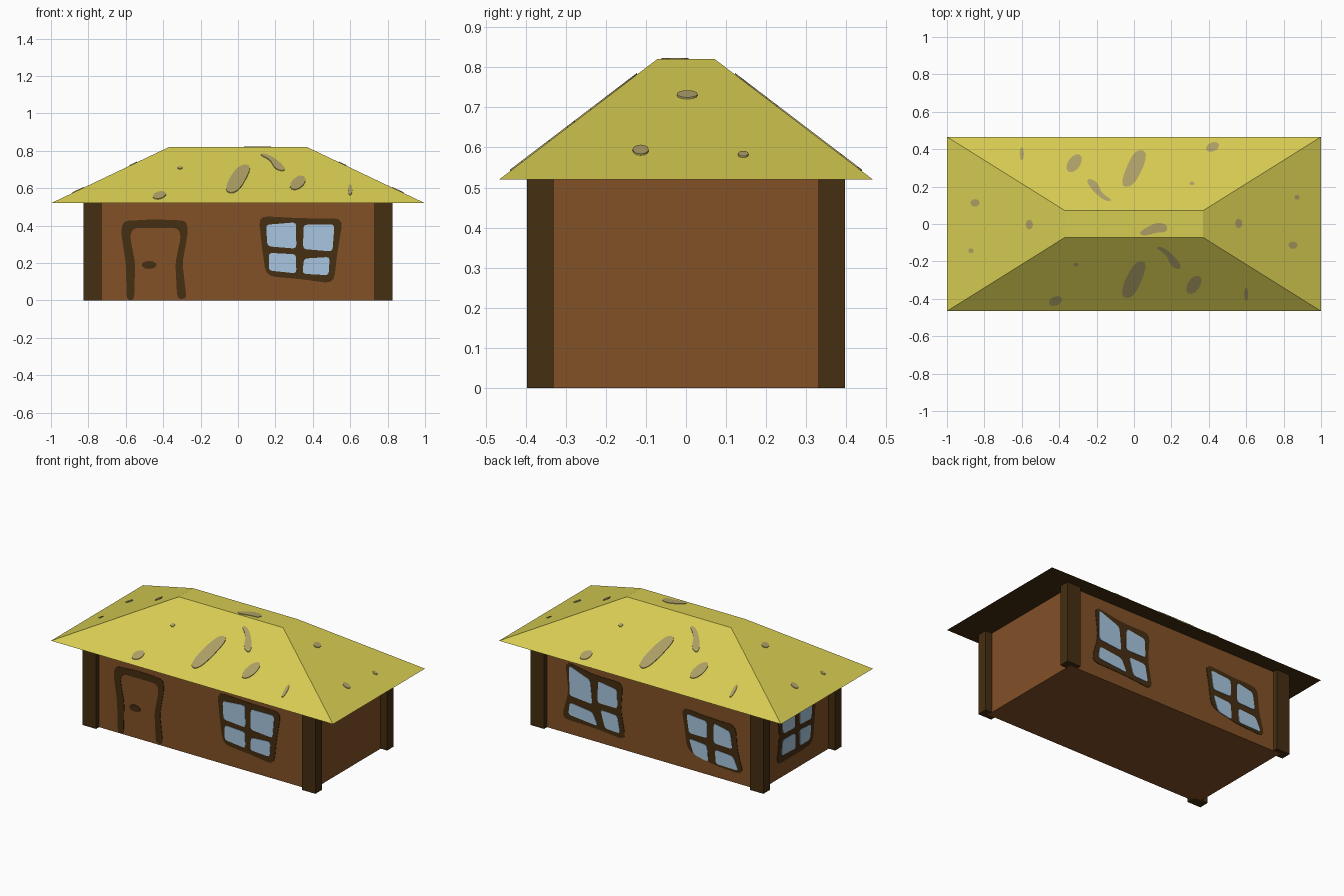
import bpy, bmesh, math
from mathutils import Vector

if "Cube" in bpy.data.objects:
    bpy.data.objects.remove(bpy.data.objects["Cube"])


def material(name, code):
    lin = []
    for i in (0, 2, 4):
        c = int(code[i:i + 2], 16) / 255
        lin.append(c / 12.92 if c <= 0.04045 else ((c + 0.055) / 1.055) ** 2.4)
    m = bpy.data.materials.new(name)
    m.diffuse_color = (*lin, 1)
    m.use_nodes = True
    m.node_tree.nodes["Principled BSDF"].inputs["Base Color"].default_value = m.diffuse_color
    return m


WALL = material("brown_wall", "825127")
DARK = material("dark_timber", "452e11")
STRAW = material("straw_yellow", "D6CB52")
SPOT = material("faded_straw", "AC9E66")
GLASS = material("window_blue", "A8C6E0")

WX, WY, H = 0.78, 0.365, 0.52          # wall half sizes, wall height
EX, EY, RX, RY, TOP = 1.0, 0.466, 0.37, 0.072, 0.82   # eave, ridge, roof top


def finish(name, bm, *mats):
    bmesh.ops.recalc_face_normals(bm, faces=bm.faces)
    me = bpy.data.meshes.new(name)
    bm.to_mesh(me)
    bm.free()
    for m in mats:
        me.materials.append(m)
    ob = bpy.data.objects.new(name, me)
    bpy.context.collection.objects.link(ob)
    return ob


def box(name, x0, x1, y0, y1, z0, z1, mat):
    bm = bmesh.new()
    bmesh.ops.create_cube(bm, size=1)
    for v in bm.verts:
        v.co = ((x0 + x1) / 2 + v.co.x * (x1 - x0),
                (y0 + y1) / 2 + v.co.y * (y1 - y0),
                (z0 + z1) / 2 + v.co.z * (z1 - z0))
    return finish(name, bm, mat)


def rounded(pts, r):
    """Round every corner of a closed outline with a small curve."""
    pts = [Vector(p) for p in pts]
    out = []
    for i, p in enumerate(pts):
        ends = []
        for q in (pts[i - 1], pts[(i + 1) % len(pts)]):
            d = q - p
            ends.append(p + d * min(r / d.length, 0.48))
        for t in (0, 0.33, 0.67, 1):
            out.append(ends[0] * (1 - t) ** 2 + p * 2 * t * (1 - t) + ends[1] * t * t)
    return out


def oval(x, y, rx, ry, deg=0):
    c, s = math.cos(math.radians(deg)), math.sin(math.radians(deg))
    ring = [(rx * math.cos(k * math.pi / 6), ry * math.sin(k * math.pi / 6)) for k in range(12)]
    return [Vector((x + a * c - b * s, y + a * s + b * c)) for a, b in ring]


def plate(name, outline, place, depth, mat):
    """Thin plate; place(a, b, d) maps the flat outline onto a surface."""
    bm = bmesh.new()
    low = [bm.verts.new(place(p.x, p.y, -0.001)) for p in outline]
    high = [bm.verts.new(place(p.x, p.y, depth)) for p in outline]
    bm.faces.new(low)
    bm.faces.new(high)
    n = len(outline)
    for i in range(n):
        j = (i + 1) % n
        bm.faces.new((low[i], low[j], high[j], high[i]))
    return finish(name, bm, mat)


# Surfaces seen from outside: a to the right, b up, d outward
def front(a, b, d): return (a, -WY - d, b)
def back(a, b, d): return (-a, WY + d, b)
def left(a, b, d): return (-WX - d, -a, b)


# Walls and corner posts
box("walls", -WX, WX, -WY, WY, 0, H, WALL)
for sx, nx in ((-1, "left"), (1, "right")):
    for sy, ny in ((-1, "front"), (1, "back")):
        xs, ys = sorted((sx * 0.73, sx * 0.826)), sorted((sy * 0.331, sy * 0.396))
        box(f"{ny}_{nx}_post", *xs, *ys, 0, H, DARK)

# Hipped roof with flat top and dark underside
bm = bmesh.new()
bmesh.ops.create_cube(bm, size=2)
for v in bm.verts:
    v.co = (v.co.x * RX, v.co.y * RY, TOP) if v.co.z > 0 else (v.co.x * EX, v.co.y * EY, H)
bmesh.ops.recalc_face_normals(bm, faces=bm.faces)
for f in bm.faces:
    f.material_index = 1 if f.normal.z < -0.5 else 0
finish("roof", bm, STRAW, DARK)


# Windows: dark wobbly frame plus four panes
def window(name, place, frame, panes):
    plate(name + "_frame", rounded(frame, 0.05), place, 0.003, DARK)
    for i, p in enumerate(panes):
        plate(f"{name}_pane_{i + 1}", rounded(p, 0.02), place, 0.006, GLASS)


window("front_window", front,
       [(.11, .452), (.33, .44), (.562, .438), (.53, .25), (.512, .09), (.33, .115), (.15, .13), (.13, .27)],
       [[(.15, .405), (.31, .418), (.312, .277), (.157, .29)],
        [(.35, .405), (.516, .407), (.505, .262), (.348, .275)],
        [(.165, .255), (.31, .247), (.312, .145), (.165, .16)],
        [(.352, .224), (.49, .233), (.485, .135), (.345, .143)]])
window("back_window_a", back,
       [(-.60, .46), (-.40, .425), (-.19, .425), (-.205, .25), (-.17, .065), (-.38, .085), (-.625, .09), (-.575, .27)],
       [[(-.57, .44), (-.42, .385), (-.405, .235), (-.567, .25)],
        [(-.365, .395), (-.23, .375), (-.226, .255), (-.368, .255)],
        [(-.565, .205), (-.404, .185), (-.365, .105), (-.575, .125)],
        [(-.347, .215), (-.228, .21), (-.208, .1), (-.315, .105)]])
window("back_window_b", back,
       [(.225, .385), (.42, .37), (.61, .368), (.62, .22), (.665, .065), (.46, .075), (.265, .12), (.25, .25)],
       [[(.263, .355), (.408, .342), (.41, .235), (.28, .235)],
        [(.456, .345), (.572, .32), (.588, .212), (.456, .217)],
        [(.28, .2), (.408, .19), (.417, .085), (.315, .105)],
        [(.465, .178), (.593, .168), (.632, .085), (.47, .088)]])
window("left_window", left,
       [(-.19, .42), (.0, .41), (.20, .41), (.185, .25), (.165, .1), (.0, .095), (-.2, .095), (-.17, .26)],
       [[(-.15, .385), (-.02, .38), (-.015, .27), (-.14, .275)],
        [(.03, .38), (.155, .375), (.15, .265), (.03, .27)],
        [(-.14, .235), (-.015, .235), (-.01, .135), (-.155, .14)],
        [(.03, .235), (.148, .23), (.135, .135), (.03, .135)]])

# Door outline and knob
door = [(-.595, .002), (-.60, .2), (-.625, .364), (-.615, .425), (-.445, .434), (-.275, .427),
        (-.268, .364), (-.297, .2), (-.275, .008), (-.325, .008), (-.335, .2), (-.305, .345),
        (-.32, .388), (-.56, .388), (-.578, .345), (-.55, .2), (-.555, .002)]
plate("door_outline", rounded(door, 0.03), front, 0.003, DARK)
plate("door_knob", oval(-.475, .19, .04, .021), front, 0.004, DARK)


# Faded spots on the roof, laid out in plan and lifted onto each slope
def slope_point(turn, side):
    def place(a, b, d):
        if side:
            z = H + (EX - a) * (TOP - H) / (EX - RX)
        else:
            z = H + (EY + b) * (TOP - H) / (EY - RY)
        return (a * turn, b * turn, z + d)
    return place


long_spots = [
    [(.0, -.21), (.045, -.195), (.068, -.215), (.05, -.28), (.01, -.37),
     (-.03, -.4), (-.068, -.385), (-.055, -.31)],
    [(.11, -.125), (.15, -.12), (.21, -.165), (.255, -.225), (.24, -.245), (.195, -.225), (.175, -.165)]]
front_spots = [rounded(s, 1) for s in long_spots] + [
    oval(.32, -.325, .055, .033, 55), oval(-.42, -.412, .037, .024, 25),
    oval(-.31, -.218, .013, .01), oval(.6, -.375, .011, .036)]
side_spots = [oval(.56, .003, .019, .026), oval(.85, -.113, .024, .02), oval(.872, .143, .014, .013)]

for turn, fb, lr in ((1, "front", "right"), (-1, "back", "left")):
    for i, s in enumerate(front_spots):
        plate(f"{fb}_roof_spot_{i + 1}", s, slope_point(turn, False), 0.004, SPOT)
    for i, s in enumerate(side_spots):
        plate(f"{lr}_roof_spot_{i + 1}", s, slope_point(turn, True), 0.004, SPOT)

top_spot = [(.02, -.05), (.06, -.065), (.12, -.045), (.175, -.045), (.18, -.005), (.13, .01), (.08, -.01)]
plate("top_roof_spot", rounded(top_spot, 1), lambda a, b, d: (a, b, TOP + d), 0.003, SPOT)
